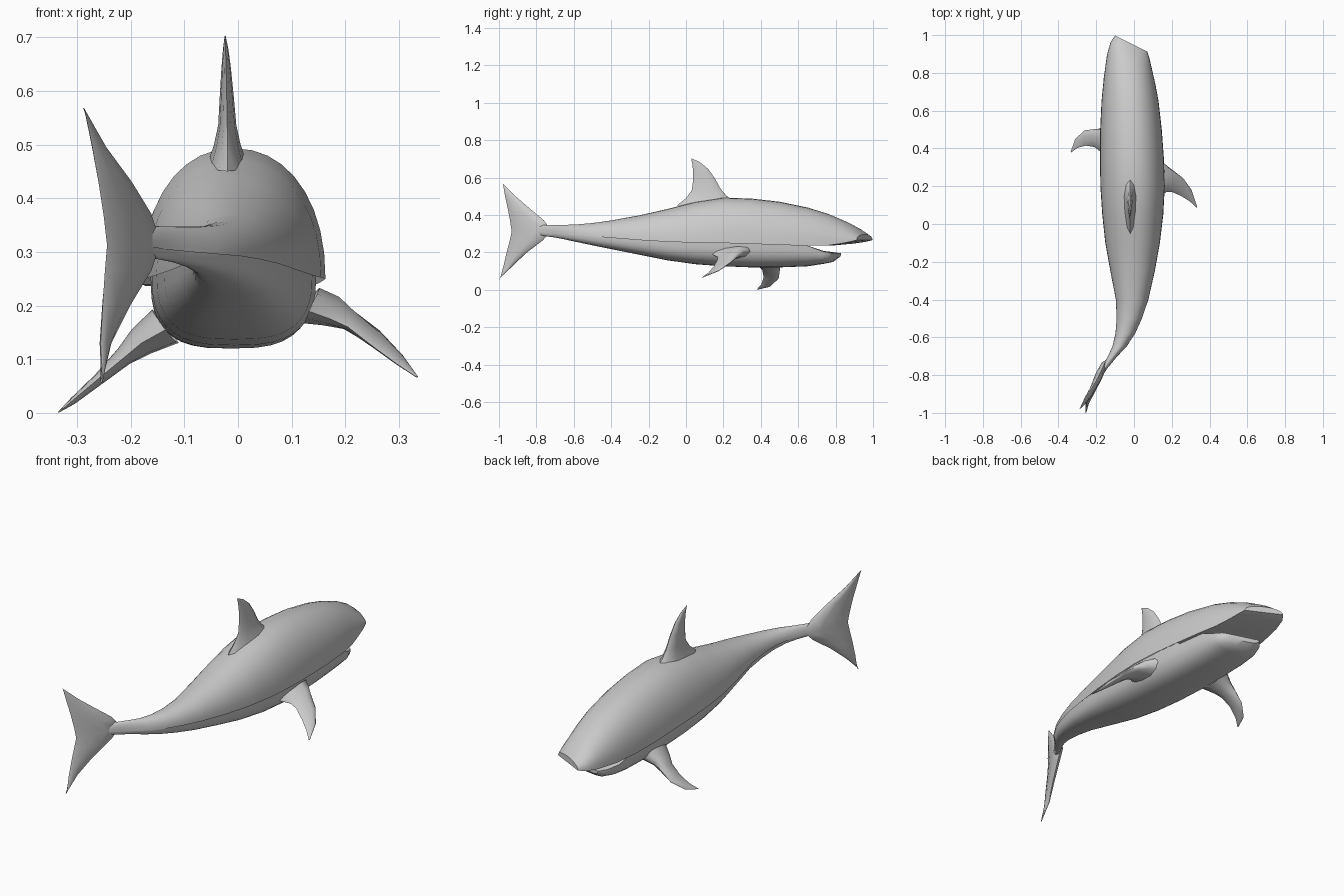
import bpy, bmesh, math
from mathutils import Vector


def finish(name, bm, angle):
    bmesh.ops.remove_doubles(bm, verts=bm.verts, dist=0.0005)
    bmesh.ops.recalc_face_normals(bm, faces=bm.faces)
    me = bpy.data.meshes.new(name)
    bm.to_mesh(me)
    bm.free()
    ob = bpy.data.objects.new(name, me)
    bpy.context.collection.objects.link(ob)
    bpy.ops.object.select_all(action='DESELECT')
    ob.select_set(True)
    bpy.context.view_layer.objects.active = ob
    bpy.ops.object.shade_smooth_by_angle(angle=math.radians(angle))
    return ob


def bridge(bm, a, b, closed):
    n = len(a)
    for i in range(n if closed else n - 1):
        j = (i + 1) % n
        bm.faces.new((a[i], a[j], b[j], b[i]))


def shell(name, rows, inner_from, power, steps=18):
    """Half-tube through rows (y, x left, x right, edge z, crown z, shear).
    Rows past inner_from also get the mouth-side surface."""
    bm = bmesh.new()
    rings = []
    for y, xl, xr, edge, crown, shear in rows:
        cx, hw = (xl + xr) / 2, (xr - xl) / 2
        ring = []
        for i in range(steps + 1):
            a = math.pi * i / steps
            c, s = math.cos(a), max(math.sin(a), 0)
            dx = hw * math.copysign(abs(c) ** power, c)
            ring.append(bm.verts.new((cx + dx, y - dx * shear,
                                      edge + (crown - edge) * s ** power)))
        rings.append(ring)
    for k in range(len(rows) - 1):
        a, b = rings[k], rings[k + 1]
        bridge(bm, a, b, False)
        if rows[k][0] >= inner_from:
            bm.faces.new((a[0], b[0], b[-1], a[-1]))
    bm.faces.new(rings[-1])
    return finish(name, bm, 40)


def fin(name, stations, normal, steps=5):
    """Lens-section fin through (leading point, trailing point, thickness)."""
    bm = bmesh.new()
    nrm = Vector(normal).normalized()
    rings = []
    for lead, trail, thick in stations:
        lead, trail = Vector(lead), Vector(trail)
        ring = []
        for i in range(2 * steps):
            a = math.pi * i / steps
            t = (1 - math.cos(a)) / 2
            off = math.sin(a) * thick / 2 * (1.25 - 0.6 * t)
            ring.append(bm.verts.new(lead.lerp(trail, t) + nrm * off))
        rings.append(ring)
    for a, b in zip(rings, rings[1:]):
        bridge(bm, a, b, True)
    return finish(name, bm, 60)


# Body stations: y, x left, x right, top, side seam, bottom
body = [
    (-0.84, -0.206, -0.190, 0.325, 0.315, 0.305),
    (-0.76, -0.172, -0.138, 0.348, 0.305, 0.288),
    (-0.70, -0.138, -0.088, 0.347, 0.300, 0.280),
    (-0.65, -0.115, -0.040, 0.347, 0.296, 0.270),
    (-0.58, -0.098, 0.006, 0.350, 0.292, 0.255),
    (-0.50, -0.092, 0.042, 0.357, 0.286, 0.238),
    (-0.40, -0.096, 0.076, 0.371, 0.278, 0.218),
    (-0.25, -0.125, 0.110, 0.398, 0.266, 0.188),
    (-0.10, -0.152, 0.137, 0.432, 0.257, 0.158),
    (0.05, -0.168, 0.155, 0.470, 0.252, 0.137),
    (0.20, -0.178, 0.163, 0.493, 0.250, 0.126),
    (0.35, -0.180, 0.158, 0.488, 0.246, 0.120),
    (0.50, -0.179, 0.147, 0.471, 0.240, 0.120),
    (0.65, -0.172, 0.130, 0.440, 0.236, 0.126),
]
snout = [
    (0.76, -0.160, 0.112, 0.236, 0.406, 0.1),
    (0.86, -0.143, 0.094, 0.247, 0.362, 0.3),
    (0.92, -0.124, 0.082, 0.257, 0.327, 0.42),
    (0.955, -0.100, 0.070, 0.266, 0.297, 0.5),
]
jaw = [
    (0.73, -0.145, 0.105, 0.208, 0.138, 0.05),
    (0.78, -0.122, 0.088, 0.200, 0.148, 0.15),
    (0.805, -0.092, 0.064, 0.196, 0.172, 0.3),
]
shell("upper_body", [(y, l, r, s, t, 0) for y, l, r, t, s, b in body] + snout, 0.5, 0.93)

# Belly is slightly inset under the upper body
belly = []
for y, l, r, t, s, b in body:
    inset = 0.05 * (r - l)
    belly.append((y, l + inset, r - inset, s + 0.012 * (y < 0.6), b, 0))
shell("belly_and_lower_jaw", belly + jaw, 0.5, 0.7)

# Dorsal fin
fin("dorsal_fin", [
    ((-0.02, 0.26, 0.470), (-0.02, -0.05, 0.450), 0.075),
    ((-0.02, 0.215, 0.505), (-0.02, 0.000, 0.490), 0.050),
    ((-0.02, 0.185, 0.540), (-0.02, 0.030, 0.530), 0.034),
    ((-0.021, 0.155, 0.595), (-0.021, 0.038, 0.585), 0.026),
    ((-0.022, 0.120, 0.645), (-0.022, 0.038, 0.635), 0.018),
    ((-0.023, 0.075, 0.682), (-0.023, 0.034, 0.672), 0.010),
    ((-0.024, 0.030, 0.703), (-0.024, 0.028, 0.700), 0.002),
], (1, 0, 0))

# Pectoral fins, posed differently on each side
fin("right_pectoral_fin", [
    ((0.130, 0.350, 0.205), (0.130, 0.140, 0.190), 0.080),
    ((0.172, 0.310, 0.200), (0.172, 0.170, 0.175), 0.060),
    ((0.205, 0.285, 0.185), (0.205, 0.168, 0.160), 0.036),
    ((0.260, 0.243, 0.150), (0.250, 0.148, 0.125), 0.022),
    ((0.305, 0.180, 0.105), (0.295, 0.120, 0.092), 0.014),
    ((0.335, 0.090, 0.067), (0.332, 0.086, 0.067), 0.003),
], (0.55, 0, 0.83))
fin("left_pectoral_fin", [
    ((-0.135, 0.530, 0.165), (-0.135, 0.350, 0.155), 0.080),
    ((-0.180, 0.505, 0.135), (-0.180, 0.385, 0.130), 0.058),
    ((-0.215, 0.502, 0.105), (-0.210, 0.408, 0.105), 0.036),
    ((-0.262, 0.495, 0.060), (-0.255, 0.415, 0.068), 0.022),
    ((-0.312, 0.450, 0.018), (-0.300, 0.403, 0.030), 0.013),
    ((-0.335, 0.382, 0.001), (-0.333, 0.378, 0.002), 0.002),
], (-0.62, 0, 0.78))

# Tail fin, lower tip to upper tip
fin("tail_fin", [
    ((-0.256, -1.000, 0.056), (-0.252, -0.995, 0.058), 0.003),
    ((-0.240, -0.925, 0.130), (-0.256, -0.975, 0.130), 0.018),
    ((-0.205, -0.850, 0.200), (-0.252, -0.958, 0.205), 0.028),
    ((-0.165, -0.765, 0.265), (-0.248, -0.942, 0.265), 0.036),
    ((-0.148, -0.720, 0.318), (-0.244, -0.932, 0.312), 0.042),
    ((-0.165, -0.760, 0.372), (-0.250, -0.940, 0.365), 0.036),
    ((-0.200, -0.830, 0.430), (-0.260, -0.952, 0.430), 0.026),
    ((-0.248, -0.905, 0.495), (-0.272, -0.967, 0.498), 0.015),
    ((-0.288, -0.980, 0.568), (-0.286, -0.978, 0.566), 0.002),
], (0.9, -0.43, 0))
